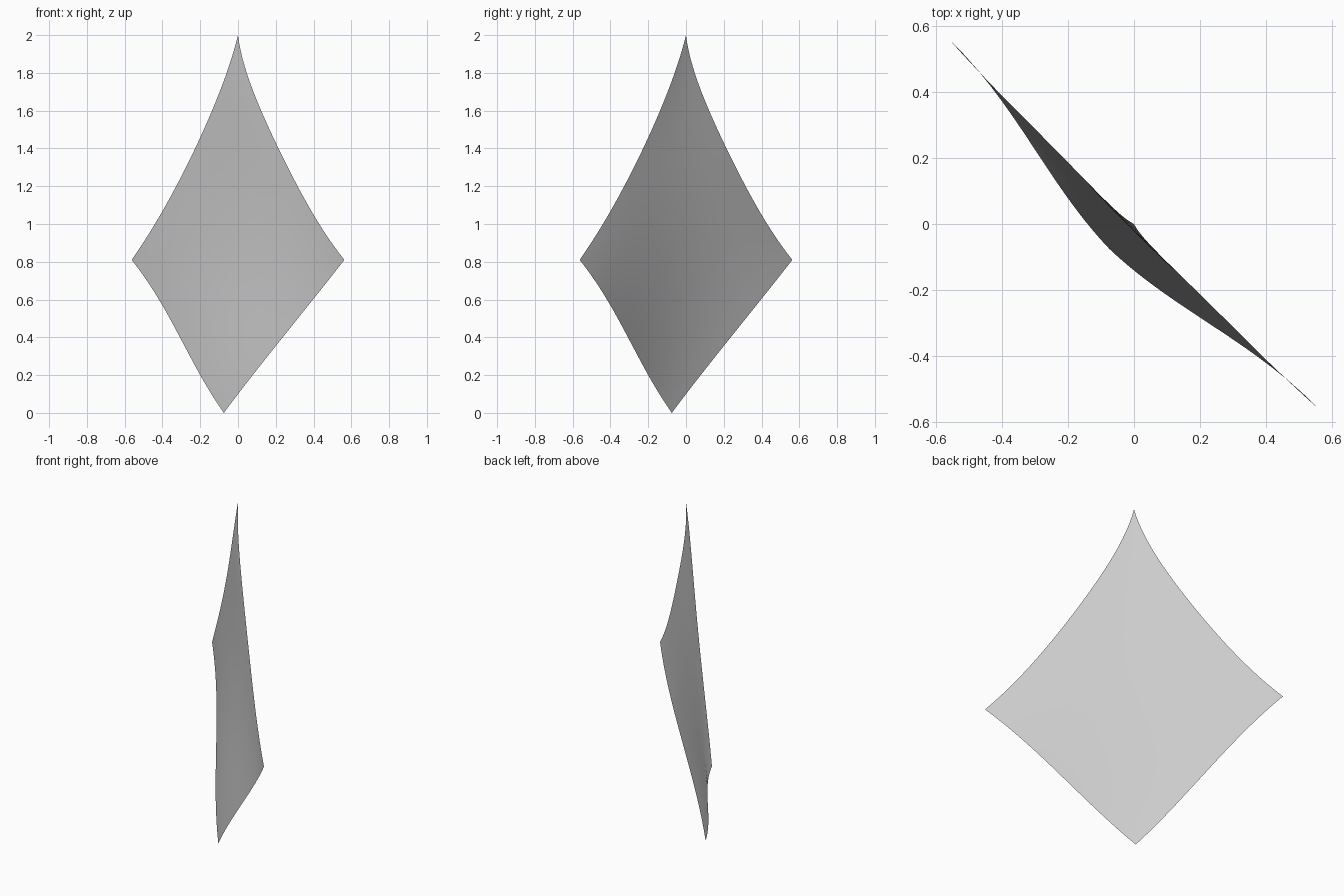
import bpy, bmesh
from mathutils import Vector

if "Cube" in bpy.data.objects:
    bpy.data.objects.remove(bpy.data.objects["Cube"])

N = 28

# Boundary curves on one side; the other side swaps x and y
UPPER = [(0, 0, 2), (-.08, .065, 1.745), (-.213, .2, 1.43), (-.44, .43, 1.0), (-.563, .563, .81)]
LOWER = [(-.563, .563, .81), (-.395, .365, .56), (-.2, .078, .2), (-.075, -.075, 0)]


def curve(points, t):
    """Smooth curve through the points, spaced by height."""
    z0, z1 = points[0][2], points[-1][2]
    ts = [(p[2] - z0) / (z1 - z0) for p in points]
    out = Vector((0, 0, 0))
    for i, p in enumerate(points):
        w = 1.0
        for j, tj in enumerate(ts):
            if j != i:
                w *= (t - tj) / (ts[i] - tj)
        out += Vector(p) * w
    return out


def swap(v):
    return Vector((v.y, v.x, v.z))


def patch(s, t):
    """Sheet stretched between the four boundary curves."""
    top, side_a, bottom = Vector(UPPER[0]), Vector(UPPER[-1]), Vector(LOWER[-1])
    side_b = swap(side_a)
    ruled = (curve(UPPER, s) * (1 - t) + swap(curve(LOWER, s)) * t
             + swap(curve(UPPER, t)) * (1 - s) + curve(LOWER, t) * s)
    return ruled - (top * (1 - s) * (1 - t) + side_a * s * (1 - t)
                    + side_b * (1 - s) * t + bottom * s * t)


# Thin kite-shaped sheet
bm = bmesh.new()
grid = [[bm.verts.new(patch(i / N, j / N)) for j in range(N + 1)] for i in range(N + 1)]
for i in range(N):
    for j in range(N):
        bm.faces.new((grid[i][j], grid[i + 1][j], grid[i + 1][j + 1], grid[i][j + 1]))
for f in bm.faces:
    f.smooth = True
    f.normal_update()
if sum(f.normal.x + f.normal.y for f in bm.faces) > 0:
    bmesh.ops.reverse_faces(bm, faces=bm.faces[:])
mesh = bpy.data.meshes.new("curved_sheet")
bm.to_mesh(mesh)
bm.free()
bpy.context.collection.objects.link(bpy.data.objects.new("curved_sheet", mesh))
